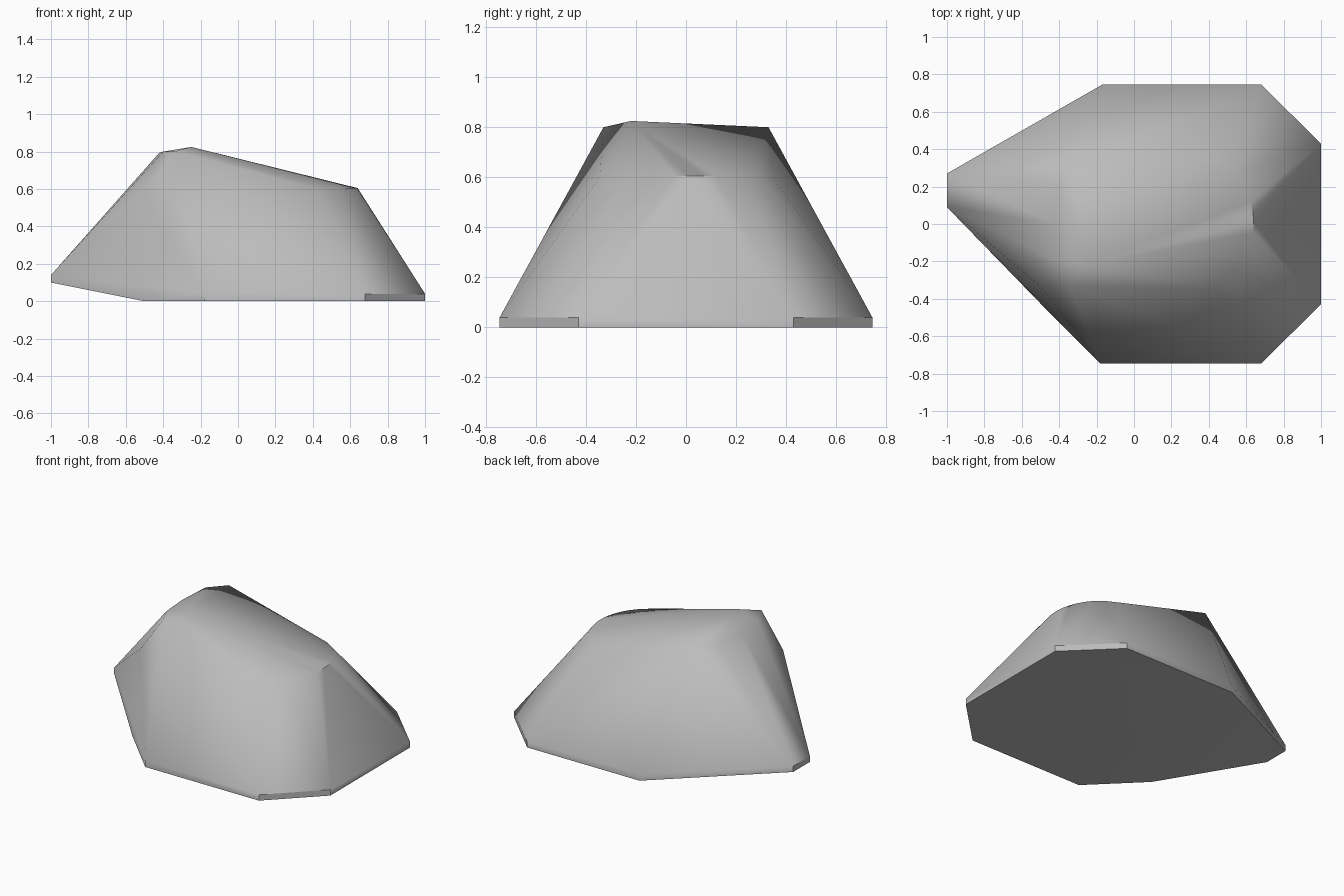
import bpy, bmesh, math

cube = bpy.data.objects.get("Cube")
if cube:
    bpy.data.objects.remove(cube, do_unlink=True)

# Stone colour
grey = bpy.data.materials.new("stone_grey")
grey.use_nodes = True
colour = (0.5, 0.5, 0.5, 1)
grey.diffuse_color = colour
grey.node_tree.nodes["Principled BSDF"].inputs["Base Color"].default_value = colour

# Low rim: outline points with their underside height
rim = [(-0.17, 0.745, 0), (0.68, 0.745, 0), (1, 0.43, 0), (1, -0.43, 0),
       (0.68, -0.745, 0), (-0.18, -0.745, 0), (-0.5, -0.425, 0),
       (-1, 0.09, 0.1), (-1, 0.27, 0.1)]
points = list(rim)
points += [(x, y, z + 0.04) for x, y, z in rim]

# Rounded lower end of the sloping top
for i in range(-6, 7):
    a = math.radians(52 * i / 6)
    points.append((0.28 + 0.36 * math.cos(a), 0.01 + 0.365 * math.sin(a), 0.605))

# Shoulders beside the rounded end
points += [(0.43, side * 0.345, 0.6) for side in (-1, 1)]

# High end: peak, ridge corners, bowed edge and side knuckle
points += [(-0.25, -0.22, 0.825), (-0.34, -0.33, 0.8), (-0.3, 0.33, 0.8),
           (-0.4, -0.2, 0.8), (-0.42, 0, 0.795), (-0.4, 0.22, 0.8),
           (-0.5, -0.335, 0.57)]

# Wrap the points in one faceted shell
bm = bmesh.new()
for p in points:
    bm.verts.new(p)
hull = bmesh.ops.convex_hull(bm, input=bm.verts)
loose = [v for v in bm.verts if not v.link_faces]
bmesh.ops.delete(bm, geom=loose, context="VERTS")
bmesh.ops.dissolve_limit(bm, angle_limit=math.radians(1),
                         verts=bm.verts, edges=bm.edges)
bmesh.ops.recalc_face_normals(bm, faces=bm.faces)

mesh = bpy.data.meshes.new("rock")
bm.to_mesh(mesh)
bm.free()
mesh.materials.append(grey)
rock = bpy.data.objects.new("rock", mesh)
bpy.context.collection.objects.link(rock)

# Soft facets with crisp main edges
bpy.ops.object.select_all(action="DESELECT")
rock.select_set(True)
bpy.context.view_layer.objects.active = rock
bpy.ops.object.shade_smooth_by_angle(angle=math.radians(38))
